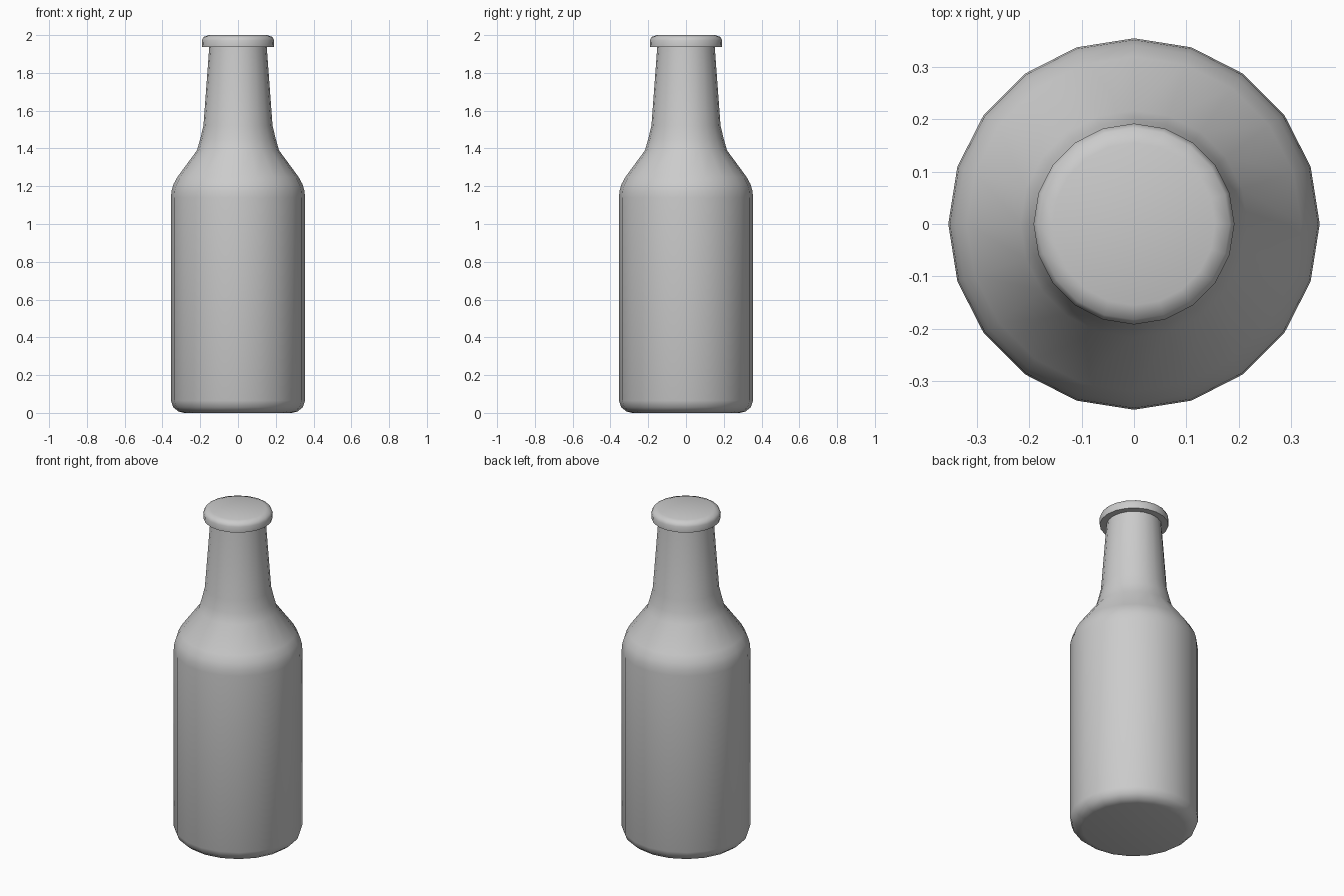
import bpy, bmesh, math

if "Cube" in bpy.data.objects:
    bpy.data.objects.remove(bpy.data.objects["Cube"])

SIDES = 20


def lathe(name, profile, smooth_angle):
    """Revolve (radius, height) points around z and close both ends."""
    bm = bmesh.new()
    rings = []
    for r, z in profile:
        rings.append([bm.verts.new((r * math.cos(2 * math.pi * i / SIDES),
                                    r * math.sin(2 * math.pi * i / SIDES), z))
                      for i in range(SIDES)])
    for low, high in zip(rings, rings[1:]):
        for i in range(SIDES):
            j = (i + 1) % SIDES
            bm.faces.new((low[i], low[j], high[j], high[i]))
    bm.faces.new(list(reversed(rings[0])))
    bm.faces.new(rings[-1])
    mesh = bpy.data.meshes.new(name)
    bm.to_mesh(mesh)
    bm.free()
    obj = bpy.data.objects.new(name, mesh)
    bpy.context.collection.objects.link(obj)
    bpy.ops.object.select_all(action='DESELECT')
    obj.select_set(True)
    bpy.context.view_layer.objects.active = obj
    bpy.ops.object.shade_smooth_by_angle(angle=math.radians(smooth_angle))
    return obj


# Bottle: rounded base, straight body, shoulder and tapering neck
lathe("bottle", [
    (0.285, 0.0), (0.315, 0.007), (0.343, 0.03), (0.355, 0.065),
    (0.355, 1.14), (0.352, 1.175), (0.342, 1.21), (0.32, 1.25),
    (0.217, 1.39), (0.20, 1.45), (0.183, 1.52), (0.152, 1.94),
], 45)

# Cap: short rim with a bevelled top
lathe("cap", [
    (0.19, 1.937), (0.192, 1.972), (0.183, 1.99), (0.155, 2.0),
], 50)
